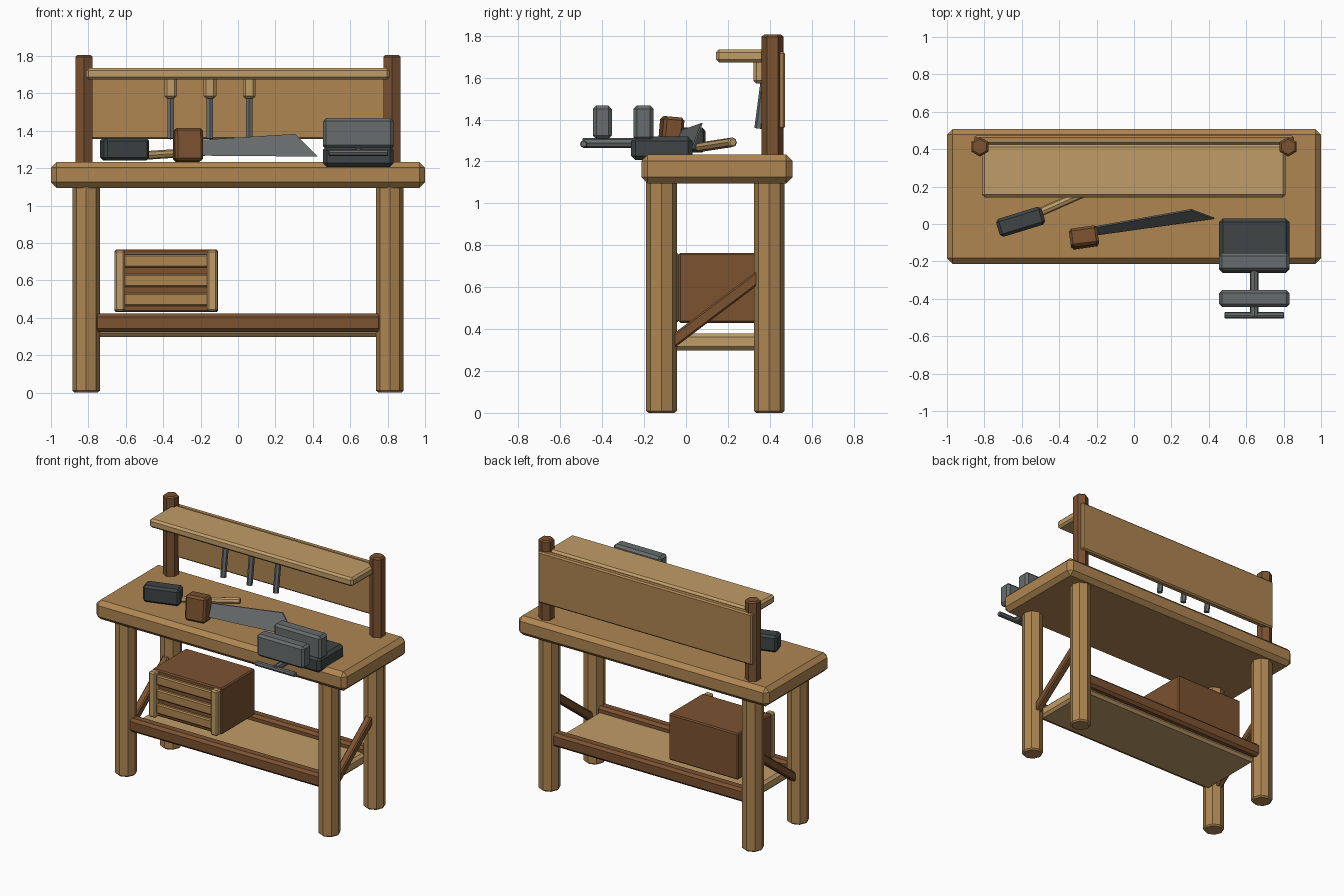
import bpy, bmesh, math
from mathutils import Vector, Matrix

if "Cube" in bpy.data.objects:
    bpy.data.objects.remove(bpy.data.objects["Cube"])


def material(name, r, g, b):
    m = bpy.data.materials.new(name)
    m.diffuse_color = (r, g, b, 1)
    m.use_nodes = True
    m.node_tree.nodes["Principled BSDF"].inputs["Base Color"].default_value = m.diffuse_color
    return m


WOOD = material("wood", 0.43, 0.24, 0.085)
LIGHT = material("light_wood", 0.53, 0.34, 0.14)
BROWN = material("dark_wood", 0.20, 0.085, 0.03)
IRON = material("iron", 0.14, 0.15, 0.15)
DARK = material("dark_iron", 0.05, 0.058, 0.06)


def finish(name, bm, mat, bevel, angle):
    bmesh.ops.recalc_face_normals(bm, faces=bm.faces)
    me = bpy.data.meshes.new(name)
    bm.to_mesh(me)
    bm.free()
    me.materials.append(mat)
    ob = bpy.data.objects.new(name, me)
    bpy.context.collection.objects.link(ob)
    if bevel:
        mod = ob.modifiers.new("chamfer", 'BEVEL')
        mod.width, mod.segments = bevel, 1
        mod.limit_method, mod.angle_limit = 'ANGLE', math.radians(angle)
    return ob


def box(name, x, y, z, mat, bevel=0.01, rot=(0, 0, 0)):
    """Chamfered box from (min, max) ranges, with optional rotation in degrees."""
    bm = bmesh.new()
    size = [r[1] - r[0] for r in (x, y, z)]
    bmesh.ops.create_cube(bm, size=1, matrix=Matrix.Diagonal((*size, 1)))
    ob = finish(name, bm, mat, bevel, 30)
    ob.location = [(r[0] + r[1]) / 2 for r in (x, y, z)]
    ob.rotation_euler = [math.radians(a) for a in rot]
    return ob


def rod(name, a, b, r, sides, mat, bevel=0.006):
    """Faceted rod from point a to point b."""
    a, b = Vector(a), Vector(b)
    d = b - a
    bm = bmesh.new()
    bmesh.ops.create_cone(bm, cap_ends=True, segments=sides, radius1=r, radius2=r, depth=d.length)
    ob = finish(name, bm, mat, bevel, 65)
    ob.location = (a + b) / 2
    if d.xy.length > 1e-5:
        ob.rotation_euler = d.to_track_quat('Z', 'Y').to_euler()
    return ob


# Bench top
box("bench_top", (-1, 1), (-0.213, 0.508), (1.095, 1.233), WOOD, 0.03)

# Legs, side braces and upright posts
for s, side in ((-1, "left"), (1, "right")):
    for y, end in ((-0.117, "front"), (0.397, "back")):
        rod(f"{end}_{side}_leg", (s * 0.812, y, 0), (s * 0.812, y, 1.12), 0.073, 8, WOOD, 0.01)
    length = math.hypot(0.46, 0.347)
    box(f"{side}_brace", (s * 0.81 - 0.025, s * 0.81 + 0.025), (0.14 - length / 2, 0.14 + length / 2),
        (0.465, 0.521), BROWN, 0.008, (math.degrees(math.atan2(0.347, 0.46)), 0, 0))
    rod(f"{side}_post", (s * 0.824, 0.413, 1.2), (s * 0.824, 0.413, 1.805), 0.0525, 6, BROWN, 0.01)

# Lower shelf and its rails
box("lower_shelf", (-0.76, 0.76), (-0.11, 0.39), (0.298, 0.38), LIGHT, 0.018)
for y, end in ((-0.117, "front"), (0.397, "back")):
    box(f"{end}_rail", (-0.77, 0.77), (y - 0.04, y + 0.04), (0.325, 0.422), BROWN, 0.018)

# Back panel and upper shelf
box("back_panel", (-0.855, 0.855), (0.425, 0.472), (1.355, 1.725), WOOD, 0.01)
box("upper_shelf", (-0.813, 0.811), (0.143, 0.425), (1.673, 1.735), LIGHT, 0.014)

# Hanging chisels
for i, x in enumerate((-0.36, -0.15, 0.06)):
    box(f"chisel_handle_{i + 1}", (x - 0.034, x + 0.034), (0.322, 0.39), (1.572, 1.69), LIGHT, 0.014)
    rod(f"chisel_blade_{i + 1}", (x, 0.378, 1.6), (x, 0.346, 1.357), 0.02, 6, IRON, 0)

# Slatted crate on the lower shelf
box("crate_body", (-0.66, -0.107), (-0.035, 0.35), (0.43, 0.764), BROWN, 0.008)
for x, side in ((-0.632, "left"), (-0.138, "right")):
    box(f"crate_{side}_stile", (x - 0.028, x + 0.028), (-0.082, -0.03), (0.434, 0.762), LIGHT, 0.01)
for i, z in enumerate((0.497, 0.6, 0.703)):
    box(f"crate_slat_{i + 1}", (-0.615, -0.155), (-0.062, -0.03), (z - 0.035, z + 0.035), WOOD, 0.008)

# Vise
VX = (0.455, 0.832)
box("vise_body", VX, (-0.262, 0.03), (1.207, 1.318), DARK, 0.02)
box("vise_fixed_jaw", VX, (-0.25, -0.155), (1.3, 1.467), IRON, 0.016)
box("vise_moving_jaw", VX, (-0.444, -0.354), (1.308, 1.467), IRON, 0.016)
rod("vise_screw", (0.643, -0.495, 1.288), (0.643, -0.2, 1.288), 0.023, 8, IRON, 0.004)
rod("vise_handle", (0.485, -0.488, 1.283), (0.802, -0.488, 1.283), 0.018, 8, IRON, 0.004)

# Hammer
box("hammer_head", (-0.733, -0.479), (-0.038, 0.062), (1.242, 1.362), DARK, 0.016, (0, 0, 17))
rod("hammer_handle", (-0.54, 0.046, 1.265), (-0.137, 0.224, 1.292), 0.023, 8, LIGHT, 0.006)

# Hand saw
box("saw_handle", (-0.343, -0.191), (-0.122, -0.022), (1.235, 1.413), BROWN, 0.014, (-5, 0, 8))
bm = bmesh.new()
outline = [(-0.22, -0.064, 1.267), (0.427, 0.027, 1.262), (0.305, 0.072, 1.383), (-0.22, -0.022, 1.35)]
front = [bm.verts.new(p) for p in outline]
back = [bm.verts.new((x, y + 0.008, z)) for x, y, z in outline]
bm.faces.new(front)
bm.faces.new(back[::-1])
for i in range(4):
    j = (i + 1) % 4
    bm.faces.new((front[j], front[i], back[i], back[j]))
finish("saw_blade", bm, IRON, 0, 30)
